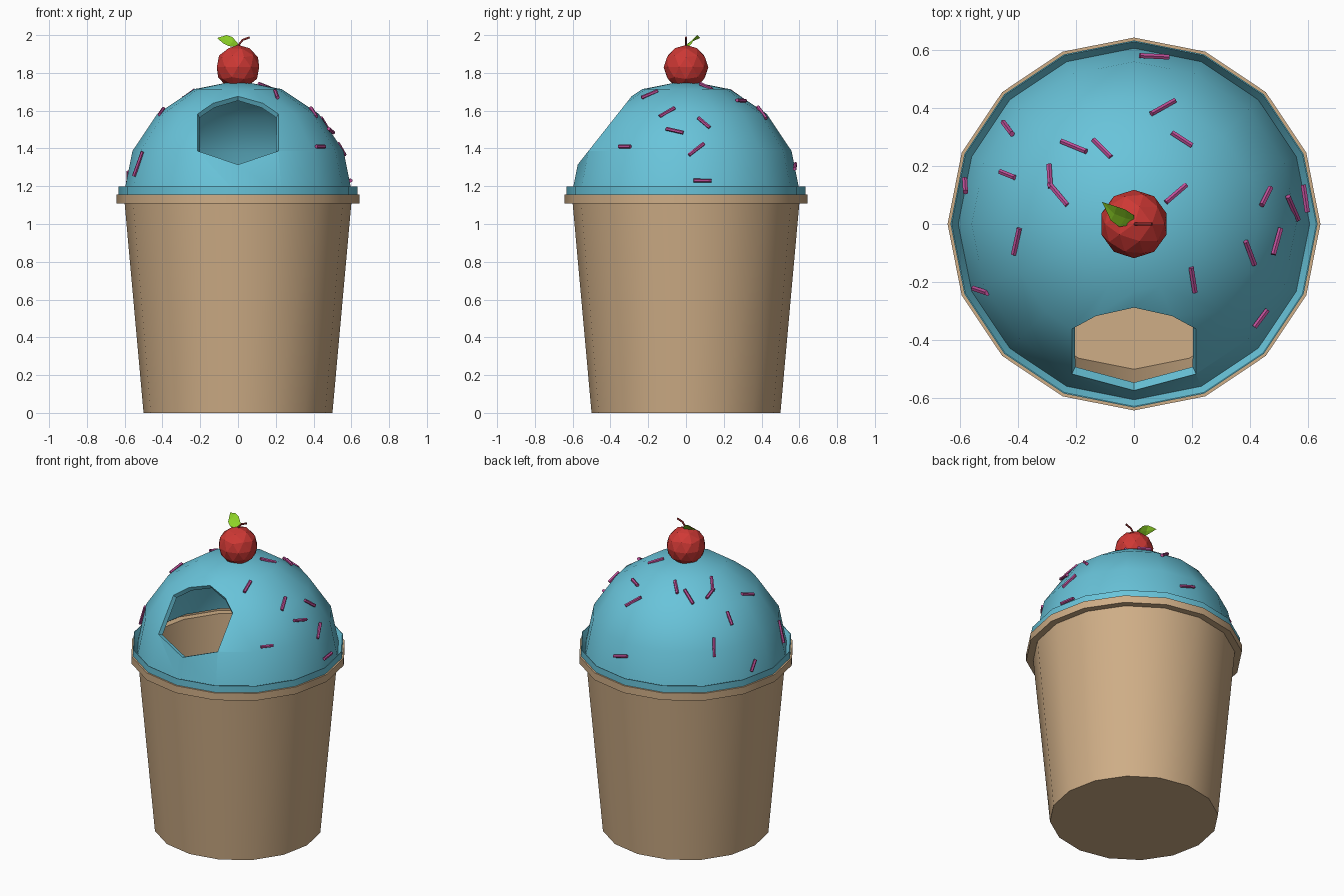
import bpy, bmesh, math
from mathutils import Vector

if "Cube" in bpy.data.objects:
    bpy.data.objects.remove(bpy.data.objects["Cube"])

SIDES = 16
R, BASE = 0.605, 1.155          # dome radius and height of its base


def material(name, rgb):
    m = bpy.data.materials.new(name)
    m.diffuse_color = (*rgb, 1)
    m.use_nodes = True
    m.node_tree.nodes["Principled BSDF"].inputs["Base Color"].default_value = m.diffuse_color
    return m


TAN = material("tan", (0.62, 0.42, 0.24))
BLUE = material("blue", (0.14, 0.55, 0.70))
RED = material("red", (0.62, 0.04, 0.035))
PINK = material("pink", (0.52, 0.08, 0.32))
GREEN = material("green", (0.27, 0.65, 0.02))
STEM = material("stem_red", (0.22, 0.02, 0.02))


def finish(name, bm, mat):
    me = bpy.data.meshes.new(name)
    bm.to_mesh(me)
    bm.free()
    ob = bpy.data.objects.new(name, me)
    me.materials.append(mat)
    bpy.context.collection.objects.link(ob)
    return ob


def smooth(ob, angle=30):
    bpy.ops.object.select_all(action='DESELECT')
    ob.select_set(True)
    bpy.context.view_layer.objects.active = ob
    bpy.ops.object.shade_smooth_by_angle(angle=math.radians(angle))


def lathe(profile):
    """Turn (radius, height) points around z."""
    bm = bmesh.new()
    rings = []
    for r, z in profile:
        rings.append([bm.verts.new((r * math.cos(a), r * math.sin(a), z))
                      for a in (2 * math.pi * j / SIDES for j in range(SIDES))])
    for lo, hi in zip(rings, rings[1:]):
        for j in range(SIDES):
            k = (j + 1) % SIDES
            bm.faces.new((lo[j], lo[k], hi[k], hi[j]))
    bmesh.ops.remove_doubles(bm, verts=bm.verts, dist=1e-5)
    return bm


# Tapered cup with its projecting rim
smooth(finish("cup", lathe([(0, 0), (0.5, 0), (0.6, 1.108), (0.642, 1.108),
                            (0.642, BASE), (0.605, BASE)]), TAN))

# Upstanding lip around the dome
smooth(finish("dome_lip", lathe([(0.632, BASE), (0.632, 1.198), (0.628, 1.198),
                                 (0.605, BASE)]), BLUE))

# Dome with a flat slice taken off the front as the opening
bm = lathe([(R * math.cos(a), BASE + R * math.sin(a))
            for a in (math.radians(22.5 * i) for i in range(5))])
bmesh.ops.bisect_plane(bm, geom=bm.verts[:] + bm.edges[:] + bm.faces[:],
                       plane_co=(0, -0.573, 1.315), plane_no=(0, -0.365, 0.288),
                       clear_outer=True)
dome = finish("dome", bm, BLUE)
mod = dome.modifiers.new("thickness", 'SOLIDIFY')
mod.thickness, mod.offset = 0.028, -1
bpy.context.view_layer.objects.active = dome
bpy.ops.object.modifier_apply(modifier=mod.name)
smooth(dome)

# Cherry
bm = bmesh.new()
bmesh.ops.create_icosphere(bm, subdivisions=2, radius=0.118)
bmesh.ops.translate(bm, verts=bm.verts, vec=(0, 0, 1.83))
finish("cherry", bm, RED)

# Curved cherry stem
cu = bpy.data.curves.new("cherry_stem", 'CURVE')
cu.dimensions = '3D'
cu.bevel_depth, cu.bevel_resolution, cu.use_fill_caps = 0.006, 1, True
path = [(0, 0, 1.92), (0.005, 0, 1.95), (0.025, 0, 1.975), (0.062, 0, 1.988)]
sp = cu.splines.new('POLY')
sp.points.add(len(path) - 1)
for p, co in zip(sp.points, path):
    p.co = (*co, 1)
cu.materials.append(STEM)
bpy.context.collection.objects.link(bpy.data.objects.new("cherry_stem", cu))

# Leaf: a front and a back half meeting at the midrib
rib = [(0, 0.012, 1.937), (-0.03, 0.02, 1.962), (-0.068, 0.035, 1.975), (-0.11, 0.076, 1.985)]
back = [(0, 0.03, 1.955), (-0.03, 0.05, 1.99), (-0.06, 0.06, 2.0)]
front = [(-0.005, -0.002, 1.937), (-0.05, -0.01, 1.942), (-0.08, 0.012, 1.957)]
bm = bmesh.new()
m = [bm.verts.new(p) for p in rib]
for side in (back, front):
    s = [bm.verts.new(p) for p in side] + [m[3]]
    for i in range(3):
        f = [m[i], m[i + 1], s[i + 1], s[i]]
        f = list(dict.fromkeys(f))
        bm.faces.new(f if side is front else f[::-1])
bmesh.ops.recalc_face_normals(bm, faces=bm.faces)
finish("leaf", bm, GREEN)

# Sprinkles: plan positions of both ends, laid on the dome
ENDS = [
    (.02, .58, .12, .575), (.06, .38, .14, .425), (.13, .315, .2, .27),
    (-.45, .35, -.42, .31), (-.25, .285, -.165, .25), (-.14, .29, -.08, .23),
    (-.46, .18, -.41, .16), (-.293, .205, -.288, .125), (-.293, .14, -.23, .065),
    (-.583, .155, -.58, .11), (.11, .075, .18, .135), (.44, .065, .47, .125),
    (.53, .095, .565, .015), (.583, .135, .597, .04), (.48, -.105, .505, -.015),
    (.385, -.06, .415, -.14), (.197, -.15, .21, -.235), (.415, -.355, .46, -.295),
    (-.552, -.222, -.505, -.238), (-.415, -.105, -.395, -.015)]


def on_dome(x, y):
    return Vector((x, y, BASE + math.sqrt(max(0.603 ** 2 - x * x - y * y, 0.004))))


bm = bmesh.new()
for x0, y0, x1, y1 in ENDS:
    a, b = on_dome(x0, y0), on_dome(x1, y1)
    new = bmesh.ops.create_cone(bm, cap_ends=True, segments=6, radius1=0.01,
                                radius2=0.01, depth=(b - a).length)["verts"]
    rot = (b - a).to_track_quat('Z', 'Y').to_matrix()
    bmesh.ops.rotate(bm, verts=new, cent=(0, 0, 0), matrix=rot)
    bmesh.ops.translate(bm, verts=new, vec=(a + b) / 2)
finish("sprinkles", bm, PINK)
